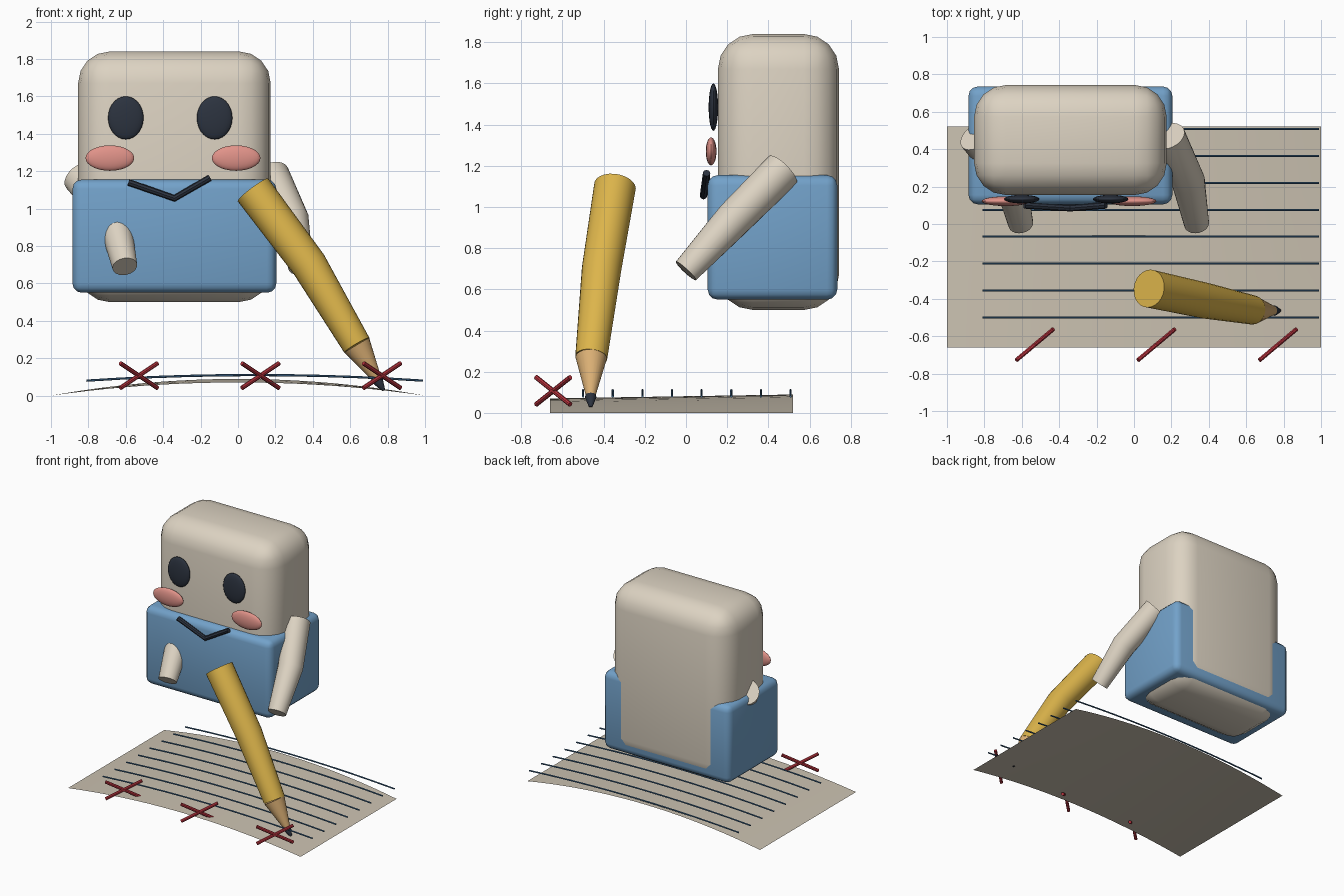
import bpy, bmesh, math
from mathutils import Vector

cube = bpy.data.objects.get("Cube")
if cube:
    bpy.data.objects.remove(cube, do_unlink=True)


def material(name, *rgb):
    m = bpy.data.materials.new(name)
    m.use_nodes = True
    m.diffuse_color = (*rgb, 1)
    m.node_tree.nodes["Principled BSDF"].inputs["Base Color"].default_value = (*rgb, 1)
    return m


CREAM = material("cream", 0.72, 0.65, 0.54)
PAPER = material("paper", 0.60, 0.54, 0.44)
BLUE = material("blue", 0.17, 0.36, 0.59)
LINE = material("line_blue", 0.05, 0.14, 0.27)
DARK = material("dark_slate", 0.025, 0.033, 0.05)
PINK = material("pink", 0.75, 0.29, 0.25)
YELLOW = material("yellow", 0.72, 0.46, 0.07)
WOOD = material("wood", 0.72, 0.44, 0.18)
RED = material("red", 0.50, 0.035, 0.05)


def finish(bm, name, mat, smooth=True):
    bmesh.ops.recalc_face_normals(bm, faces=bm.faces)
    mesh = bpy.data.meshes.new(name)
    bm.to_mesh(mesh)
    bm.free()
    mesh.materials.append(mat)
    ob = bpy.data.objects.new(name, mesh)
    bpy.context.collection.objects.link(ob)
    if smooth:
        bpy.ops.object.select_all(action="DESELECT")
        bpy.context.view_layer.objects.active = ob
        ob.select_set(True)
        bpy.ops.object.shade_smooth_by_angle(angle=math.radians(40))
    return ob


def rounded_box(name, mat, lo, hi, radius, segments):
    bm = bmesh.new()
    bmesh.ops.create_cube(bm, size=1)
    for v in bm.verts:
        v.co = [a + (b - a) * (c + 0.5) for a, b, c in zip(lo, hi, v.co)]
    bmesh.ops.bevel(bm, geom=bm.edges[:], offset=radius, segments=segments,
                    profile=0.5, affect="EDGES")
    return finish(bm, name, mat)


def ellipsoid(name, mat, centre, radii):
    bm = bmesh.new()
    bmesh.ops.create_uvsphere(bm, u_segments=24, v_segments=14, radius=1)
    for v in bm.verts:
        v.co = [c + r * p for c, r, p in zip(centre, radii, v.co)]
    return finish(bm, name, mat)


def tube(name, mat, points, radii, sides=20):
    """Loft capped rings along a path, mitred at each bend."""
    pts = [Vector(p) for p in points]
    bm = bmesh.new()
    rings = []
    for i, (p, r) in enumerate(zip(pts, radii)):
        before = (p - pts[i - 1]).normalized() if i else Vector()
        after = (pts[i + 1] - p).normalized() if i < len(pts) - 1 else Vector()
        t = (before + after).normalized()
        u = t.cross(Vector((0, 1, 0.01))).normalized()
        w = t.cross(u)
        angles = [math.tau * k / sides for k in range(sides)]
        rings.append([bm.verts.new(p + r * (u * math.cos(a) + w * math.sin(a)))
                      for a in angles])
    for a, b in zip(rings, rings[1:]):
        for k in range(sides):
            n = (k + 1) % sides
            bm.faces.new((a[k], a[n], b[n], b[k]))
    bm.faces.new(rings[0])
    bm.faces.new(rings[-1])
    return finish(bm, name, mat)


# Body and the garment around its lower half
rounded_box("body", CREAM, (-0.855, 0.155, 0.50), (0.175, 0.743, 1.84), 0.17, 4)
rounded_box("shirt", BLUE, (-0.885, 0.105, 0.55), (0.205, 0.735, 1.155), 0.05, 3)

# Face
for side, eye_x, cheek_x in (("right", -0.60, -0.685), ("left", -0.125, -0.01)):
    ellipsoid(side + "_eye", DARK, (eye_x, 0.133, 1.485), (0.095, 0.023, 0.115))
    ellipsoid(side + "_cheek", PINK, (cheek_x, 0.122, 1.27), (0.13, 0.026, 0.068))
tube("mouth", DARK, [(-0.585, 0.10, 1.14), (-0.34, 0.085, 1.055), (-0.15, 0.10, 1.165)],
     [0.018] * 3, 8)

# Arms reaching forward and down
arm_radii = (0.095, 0.09, 0.067)
tube("left_arm", CREAM, [(0.18, 0.47, 1.18), (0.29, 0.23, 0.94), (0.335, 0.0, 0.69)], arm_radii)
tube("right_arm", CREAM, [(-0.845, 0.47, 1.17), (-0.66, 0.23, 0.94), (-0.605, 0.0, 0.69)], arm_radii)

# Pencil
tube("pencil_shaft", YELLOW, [(0.08, -0.345, 1.10), (0.38, -0.41, 0.70), (0.635, -0.46, 0.27)],
     (0.102, 0.096, 0.078), 24)
tube("pencil_wood", WOOD, [(0.635, -0.46, 0.27), (0.745, -0.463, 0.085)], (0.077, 0.024), 24)
tube("pencil_lead", DARK, [(0.735, -0.463, 0.10), (0.75, -0.463, 0.075), (0.78, -0.463, 0.028)],
     (0.022, 0.028, 0.008), 12)

# Curved sheet of paper
bm = bmesh.new()
bmesh.ops.create_grid(bm, x_segments=20, y_segments=4, size=1)
for v in bm.verts:
    x, y = v.co.x, -0.07 + 0.59 * v.co.y
    v.co = (x, y, (0.081 + 0.016 * y) * (1 - x * x))
finish(bm, "paper_sheet", PAPER)

# Ruled lines bowed over the sheet
for i in range(8):
    y = -0.5 + i * 0.144
    path = [(0.09 + 0.9 * t, y, 0.11 - 0.03 * t * t) for t in (k / 5 - 1 for k in range(11))]
    tube(f"ruled_line_{i + 1}", LINE, path, [0.006] * len(path), 6)

# Crosses along the front edge
for i in range(3):
    c = Vector((-0.53 + 0.65 * i, -0.645, 0.107))
    for s in (-1, 1):
        half = Vector((0.099, 0.083, 0.066 * s))
        tube(f"cross_{i + 1}_{'rising' if s > 0 else 'falling'}", RED,
             [c - half, c + half], [0.012] * 2, 8)
